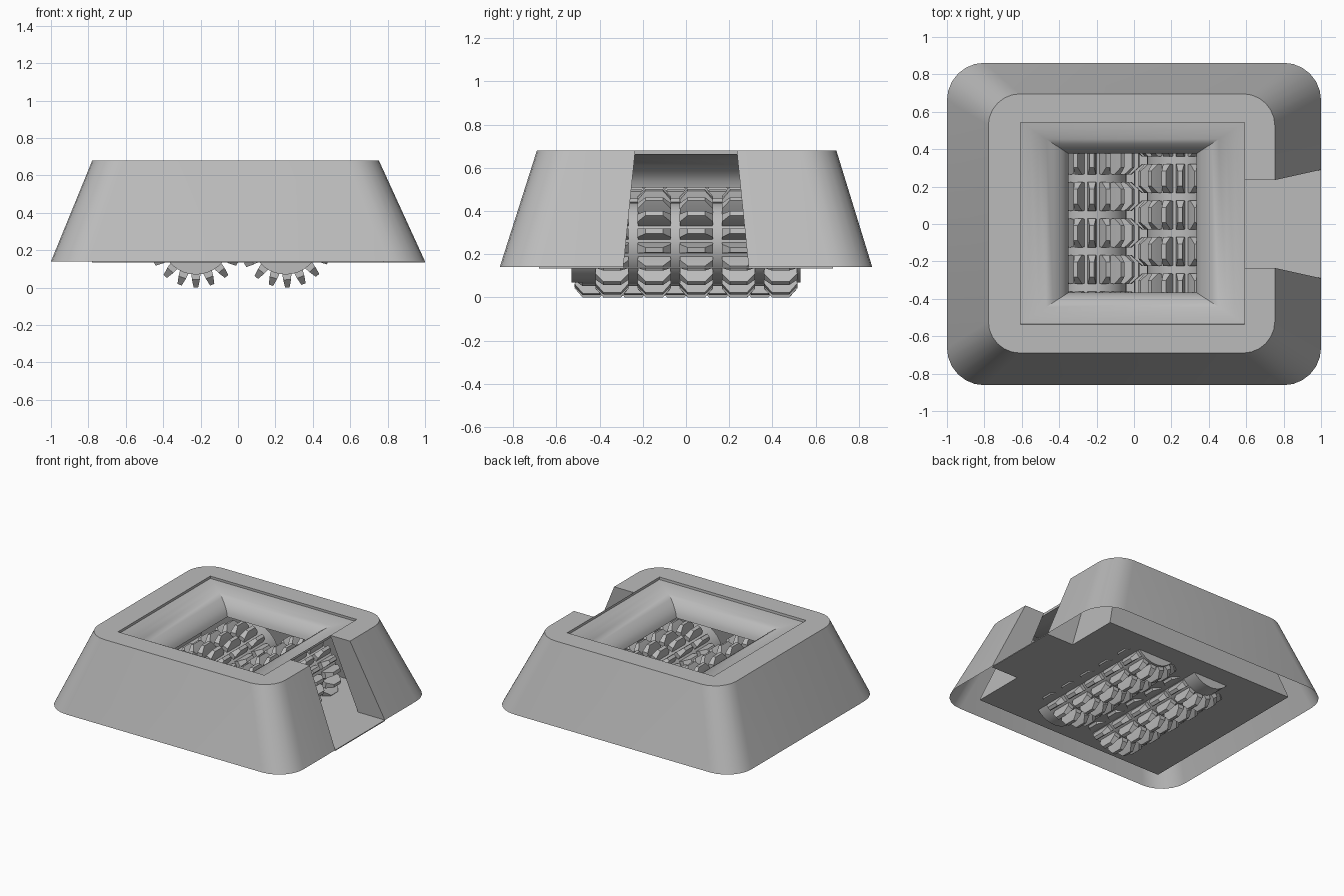
import bpy, bmesh, math
from mathutils import Vector, Matrix

if "Cube" in bpy.data.objects:
    bpy.data.objects.remove(bpy.data.objects["Cube"])

grey = bpy.data.materials.new("plain grey")
grey.diffuse_color = (0.5, 0.5, 0.5, 1)
grey.use_nodes = True
grey.node_tree.nodes["Principled BSDF"].inputs["Base Color"].default_value = grey.diffuse_color


def finish(name, bm, smooth=None, normals=True):
    if normals:
        bmesh.ops.recalc_face_normals(bm, faces=bm.faces[:])
    me = bpy.data.meshes.new(name)
    bm.to_mesh(me)
    bm.free()
    ob = bpy.data.objects.new(name, me)
    bpy.context.collection.objects.link(ob)
    me.materials.append(grey)
    if smooth:
        bpy.context.view_layer.objects.active = ob
        ob.select_set(True)
        bpy.ops.object.shade_smooth_by_angle(angle=math.radians(smooth))
        ob.select_set(False)
    return ob


def rounded_loop(bm, hx, hy, r, z, cx=0, cy=0, seg=6):
    """Rectangle loop; radius 0 gives stacked corner points, welded later."""
    vs = []
    for q, (sx, sy) in enumerate([(1, 1), (-1, 1), (-1, -1), (1, -1)]):
        for i in range(seg + 1):
            a = math.pi / 2 * (q + i / seg)
            vs.append(bm.verts.new((cx + sx * (hx - r) + r * math.cos(a),
                                    cy + sy * (hy - r) + r * math.sin(a), z)))
    return vs


def bridge(bm, loops):
    for a, b in zip(loops, loops[1:]):
        n = len(a)
        for i in range(n):
            j = (i + 1) % n
            bm.faces.new((a[i], a[j], b[j], b[i]))


Z0, Z1 = 0.14, 0.68          # bottom and top of the housing
N0, N1 = 0.29, 0.235         # notch half width at bottom and top

# Housing: sloped outer wall, flat rim and sloped inner wall, open below
bm = bmesh.new()
bridge(bm, [rounded_loop(bm, 1.0, 0.862, 0.2, Z0),
            rounded_loop(bm, 0.766, 0.693, 0.17, Z1, -0.013, 0.003),
            rounded_loop(bm, 0.6, 0.54, 0, Z1, -0.008, 0.004),
            rounded_loop(bm, 0.78, 0.68, 0, Z0)])
bmesh.ops.remove_doubles(bm, verts=bm.verts[:], dist=1e-4)
bmesh.ops.recalc_face_normals(bm, faces=bm.faces[:])
# Cut the discharge notch in the right wall
for s in (-1, 1):
    faces = [f for f in bm.faces if f.calc_center_median().x > 0.5
             and abs(f.normal.y) < 0.3]
    edges = {e for f in faces for e in f.edges}
    verts = {v for f in faces for v in f.verts}
    bmesh.ops.bisect_plane(bm, geom=faces + list(edges) + list(verts), dist=1e-5,
                           plane_co=(0, s * N0, Z0),
                           plane_no=Vector((0, s * (Z1 - Z0), N0 - N1)).normalized())
gone = [f for f in bm.faces if f.calc_center_median().x > 0.5
        and abs(f.calc_center_median().y) < 0.2]
bmesh.ops.delete(bm, geom=gone, context='FACES')
finish("housing", bm, 25, normals=False)

# Notch cheeks closing the wall thickness
bm = bmesh.new()
for s in (-1, 1):
    pts = [(0.592, s * N1, Z1), (0.753, s * N1, Z1), (1.0, s * N0, Z0), (0.78, s * N0, Z0)]
    f = bm.faces.new([bm.verts.new(p) for p in pts])
    f.normal_update()
    if f.normal.y * s > 0:
        f.normal_flip()
finish("notch_cheeks", bm, normals=False)

# Hopper funnel: small step, then a convex curve down to the rollers
bm = bmesh.new()
loops = [rounded_loop(bm, 0.6, 0.54, 0, Z1, -0.008, 0.004, 1)]
for i in range(9):
    a = math.radians(10 + 75 * i / 8)
    k = (math.sin(a) - math.sin(math.radians(10))) / (math.sin(math.radians(85)) - math.sin(math.radians(10)))
    h = (math.cos(math.radians(10)) - math.cos(a)) / (math.cos(math.radians(10)) - math.cos(math.radians(85)))
    loops.append(rounded_loop(bm, 0.6 - 0.257 * k, 0.54 - 0.168 * k, 0,
                              0.662 - 0.152 * h, -0.008, 0.005, 1))
bridge(bm, loops)
bmesh.ops.remove_doubles(bm, verts=bm.verts[:], dist=1e-4)
bmesh.ops.recalc_face_normals(bm, faces=bm.faces[:])
if sum(f.normal.z for f in bm.faces) < 0:
    bmesh.ops.reverse_faces(bm, faces=bm.faces[:])
finish("hopper_funnel", bm, 35, normals=False)

# Floor plate with a tongue running out through the notch
bm = bmesh.new()
outline = [(-0.78, -0.68), (0.78, -0.68), (0.78, -N0), (1, -N0),
           (1, N0), (0.78, N0), (0.78, 0.68), (-0.78, 0.68)]
base = bm.faces.new([bm.verts.new((x, y, 0.134)) for x, y in outline])
ext = bmesh.ops.extrude_face_region(bm, geom=[base])
for v in ext["geom"]:
    if isinstance(v, bmesh.types.BMVert):
        v.co.z = Z0 + 0.001
if base.is_valid is False or len(bm.faces) < 10:
    bm.faces.new([v for v in bm.verts if v.co.z < 0.137])
finish("floor_plate", bm)


# Toothed rollers
def roller(name, cx, ring_shift, phase):
    core_r, cz = 0.185, 0.255
    bm = bmesh.new()
    bmesh.ops.create_cone(bm, cap_ends=True, segments=36, radius1=core_r, radius2=core_r,
                          depth=1.06, matrix=Matrix.Rotation(math.pi / 2, 4, 'X'))
    # radius, half width along the axle, half thickness
    sections = [(0.175, 0.075, 0.025), (0.213, 0.077, 0.021), (0.255, 0.04, 0.012)]
    for ring in range(5):
        y = (ring - 2) * 0.195 + ring_shift
        for t in range(18):
            rot = Matrix.Rotation(math.radians(20 * t + phase), 4, 'Y')
            loops = [[bm.verts.new(rot @ Vector((sx * w, y + sy * d, -r)))
                      for sx, sy in ((-1, -1), (1, -1), (1, 1), (-1, 1))]
                     for r, d, w in sections]
            bridge(bm, loops)
            bm.faces.new(loops[-1])
            bm.faces.new(loops[0][::-1])
    ob = finish(name, bm, 20)
    ob.location = (cx, 0, cz)


roller("left_roller", -0.225, -0.048, 0)
roller("right_roller", 0.255, 0.048, -2)
